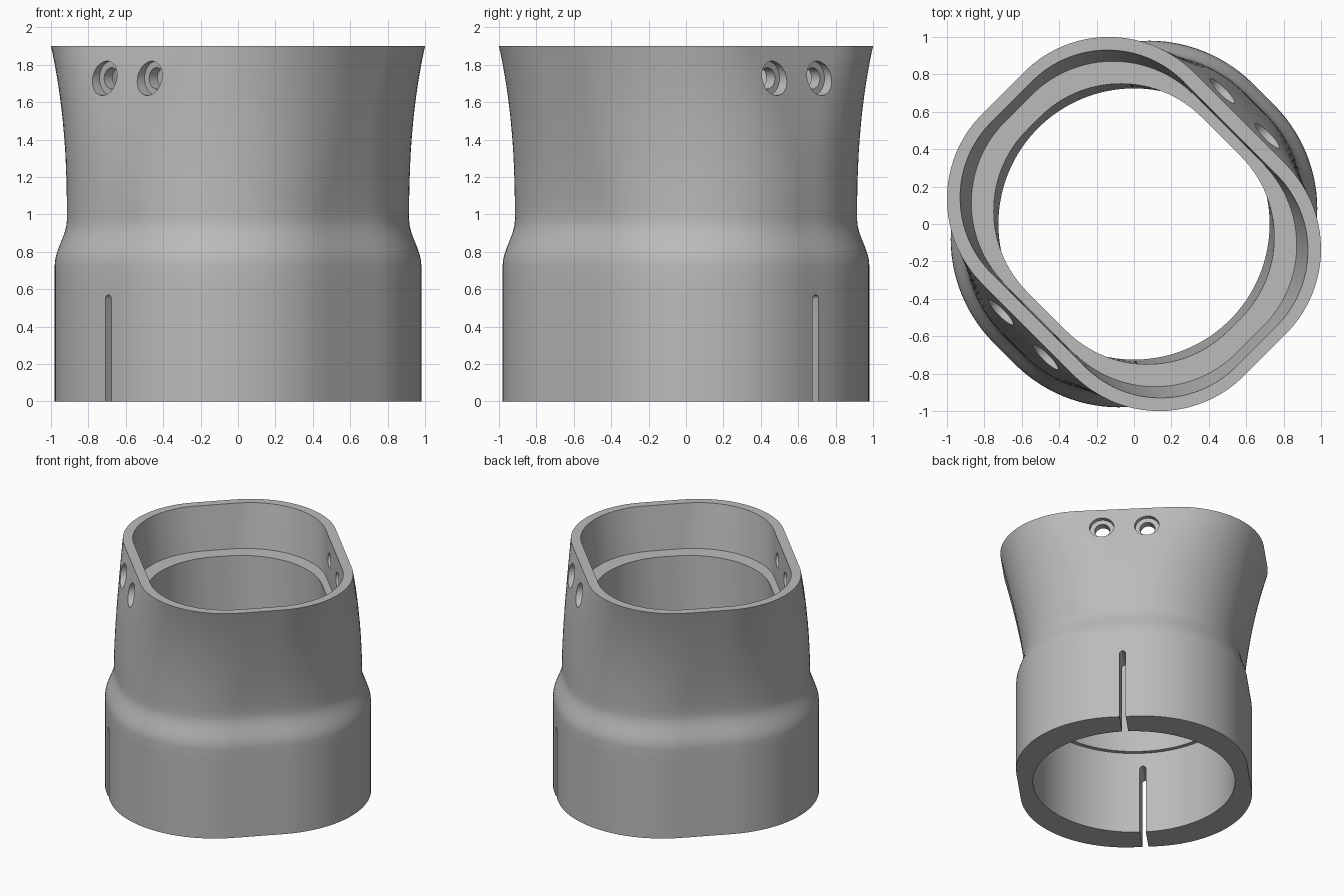
import bpy, bmesh, math
from mathutils import Matrix

cube = bpy.data.objects.get("Cube")
if cube:
    bpy.data.objects.remove(cube, do_unlink=True)

SIDES = 144
ROOT2 = math.sqrt(2)

grey = bpy.data.materials.new("plain_grey")
grey.use_nodes = True
colour = (0.5, 0.5, 0.5, 1)
grey.diffuse_color = colour
grey.node_tree.nodes["Principled BSDF"].inputs["Base Color"].default_value = colour


def make_object(name, bm):
    bmesh.ops.recalc_face_normals(bm, faces=bm.faces)
    mesh = bpy.data.meshes.new(name)
    bm.to_mesh(mesh)
    bm.free()
    mesh.materials.append(grey)
    obj = bpy.data.objects.new(name, mesh)
    bpy.context.collection.objects.link(obj)
    return obj


def radius_at(angle, a, b, e):
    """Polar radius of a rounded rectangle: half sizes a, b and diagonal reach e."""
    r = min(a, b, ((a + b) / ROOT2 - e) / (ROOT2 - 1))
    c, s = abs(math.cos(angle)), abs(math.sin(angle))
    p, q = a - r, b - r
    if c > 1e-6 and a * s / c <= q:
        return a / c
    if s > 1e-6 and b * c / s <= p:
        return b / s
    d = p * c + q * s
    return d + math.sqrt(max(0, d * d - p * p - q * q + r * r))


def blend(first, last, steps, ease=False):
    """Sections between two sections, without the first."""
    out = []
    for i in range(1, steps + 1):
        t = i / steps
        k = t * t * (3 - 2 * t) if ease else t
        row = [m + (n - m) * k for m, n in zip(first, last)]
        row[0] = first[0] + (last[0] - first[0]) * t
        out.append(row)
    return out


# Sections are (height, half length, half width, diagonal reach)
foot = (0, 0.868, 0.98, 0.98)
collar = (0.73, 0.868, 0.98, 0.98)
neck = (0.97, 0.815, 0.915, 0.915)
sections = [foot] + blend(foot, collar, 8) + blend(collar, neck, 8, True)

# Flared upper body
for i in range(1, 19):
    t = i / 18
    sections.append((0.97 + 0.93 * t, 0.815 + 0.175 * t ** 1.3,
                     0.915 - 0.115 * t ** 2, 0.915 + 0.085 * t ** 2.4))

# Inside: rim, seat, tapering bore, lip and lower socket
rim = (1.9, 0.925, 0.725, 0.93)
seat = (1.55, 0.875, 0.715, 0.87)
bore_top = (1.55, 0.76, 0.66, 0.75)
lip = (0.68, 0.725, 0.725, 0.725)
socket_top = (0.68, 0.757, 0.757, 0.757)
socket_foot = (0, 0.757, 0.757, 0.757)
sections += [rim] + blend(rim, seat, 6) + [bore_top] + blend(bore_top, lip, 8)
sections += [socket_top] + blend(socket_top, socket_foot, 8)

# Sleeve body lofted through all sections and closed at the foot
bm = bmesh.new()
rings = []
for z, a, b, e in sections:
    ring = []
    for i in range(SIDES):
        angle = math.tau * i / SIDES
        r = radius_at(angle, a, b, e)
        ring.append(bm.verts.new((r * math.cos(angle), r * math.sin(angle), z)))
    rings.append(ring)
for low, high in zip(rings, rings[1:] + rings[:1]):
    for i in range(SIDES):
        j = (i + 1) % SIDES
        bm.faces.new((low[i], low[j], high[j], high[i]))
sleeve = make_object("sleeve", bm)


def cut(name, outline, y0, y1):
    """Cut a prism with an x-z outline running from y0 to y1 out of the sleeve."""
    bm = bmesh.new()
    front = bm.faces.new([bm.verts.new((x, y0, z)) for x, z in outline])
    grown = bmesh.ops.extrude_face_region(bm, geom=[front])
    verts = [v for v in grown["geom"] if isinstance(v, bmesh.types.BMVert)]
    bmesh.ops.translate(bm, verts=verts, vec=(0, y1 - y0, 0))
    cutter = make_object(name, bm)
    cutter.hide_render = True
    mod = sleeve.modifiers.new(name, "BOOLEAN")
    mod.operation = "DIFFERENCE"
    mod.solver = "EXACT"
    mod.object = cutter
    bpy.context.view_layer.objects.active = sleeve
    bpy.ops.object.modifier_apply(modifier=name)
    bpy.data.objects.remove(cutter, do_unlink=True)


def arc(x, z, r, turn, count):
    return [(x + r * math.cos(turn * i / count), z + r * math.sin(turn * i / count))
            for i in range(count + 1)]


# Round-topped slots in both sides of the foot
half = 0.023
cut("slot", arc(0, 0.547, half, math.pi, 12) + [(-half, -0.1), (half, -0.1)], -1.2, 1.2)

# Pairs of counterbored screw holes in both flat sides
for x in (-0.17, 0.17):
    cut("screw_hole", arc(x, 1.728, 0.057, math.tau, 32)[:-1], -1.2, 1.2)
    for side in (-1, 1):
        cut("counterbore", arc(x, 1.728, 0.092, math.tau, 40)[:-1], side * 0.785, side * 1.2)

# Turn the flat sides onto the diagonal and smooth the curved faces
sleeve.data.transform(Matrix.Rotation(-math.pi / 4, 4, "Z"))
bpy.ops.object.select_all(action="DESELECT")
sleeve.select_set(True)
bpy.context.view_layer.objects.active = sleeve
bpy.ops.object.shade_smooth_by_angle(angle=math.radians(30))
